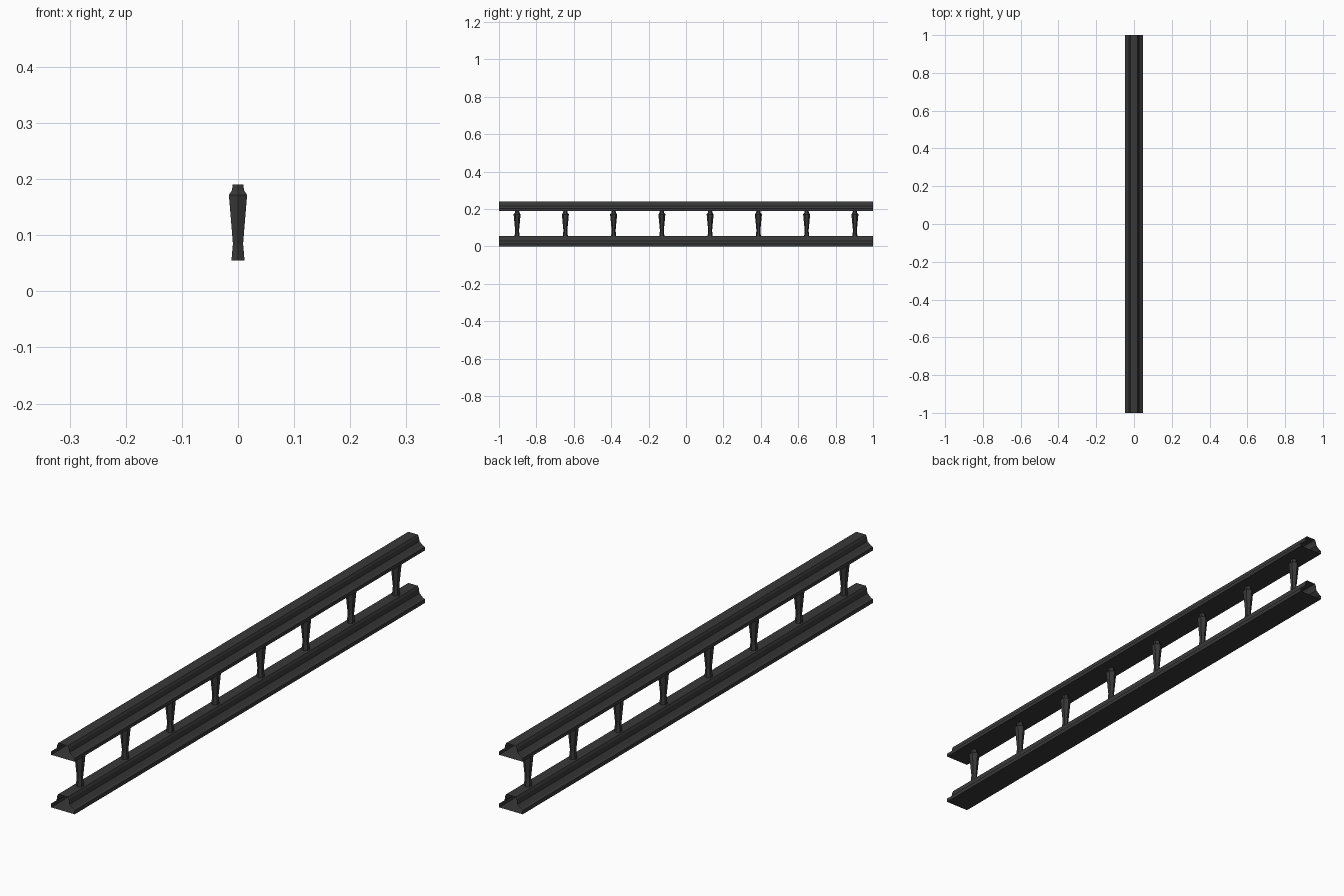
import bpy, bmesh, math

if "Cube" in bpy.data.objects:
    bpy.data.objects.remove(bpy.data.objects["Cube"])

dark = bpy.data.materials.new("dark_stone")
dark.diffuse_color = (0.04, 0.04, 0.04, 1)
dark.use_nodes = True
dark.node_tree.nodes["Principled BSDF"].inputs["Base Color"].default_value = dark.diffuse_color


def skin(name, rings, closed_rings=True):
    """Join successive rings of points with quads, leaving the ends open."""
    bm = bmesh.new()
    vs = [[bm.verts.new(p) for p in ring] for ring in rings]
    n = len(rings[0])
    for a, b in zip(vs, vs[1:]):
        for i in range(n):
            j = (i + 1) % n
            bm.faces.new((a[i], a[j], b[j], b[i]))
    bmesh.ops.recalc_face_normals(bm, faces=bm.faces)
    me = bpy.data.meshes.new(name)
    bm.to_mesh(me)
    bm.free()
    me.materials.append(dark)
    ob = bpy.data.objects.new(name, me)
    bpy.context.collection.objects.link(ob)
    return ob


# Moulded rails: half profile mirrored, extruded along y with open ends
def rail(name, z0, height):
    half = [(0.047, 0), (0.047, 0.25), (0.039, 0.33), (0.026, 0.55),
            (0.023, 0.85), (0.019, 1.0)]
    prof = half + [(-x, z) for x, z in reversed(half)]
    skin(name, [[(x, y, z0 + z * height) for x, z in prof] for y in (-1, 1)])


rail("bottom_rail", 0.0, 0.055)
rail("top_rail", 0.19, 0.05)

# Hexagonal tapered balusters
baluster = [(0.0135, 0.055), (0.0105, 0.085), (0.0188, 0.172),
            (0.0125, 0.180), (0.011, 0.19)]
for k in range(8):
    y = -0.903 + k * 0.258
    rings = [[(r * math.cos(a), y + r * math.sin(a), z)
              for a in [math.radians(30 + 60 * i) for i in range(6)]]
             for r, z in baluster]
    skin(f"baluster_{k + 1}", rings)
